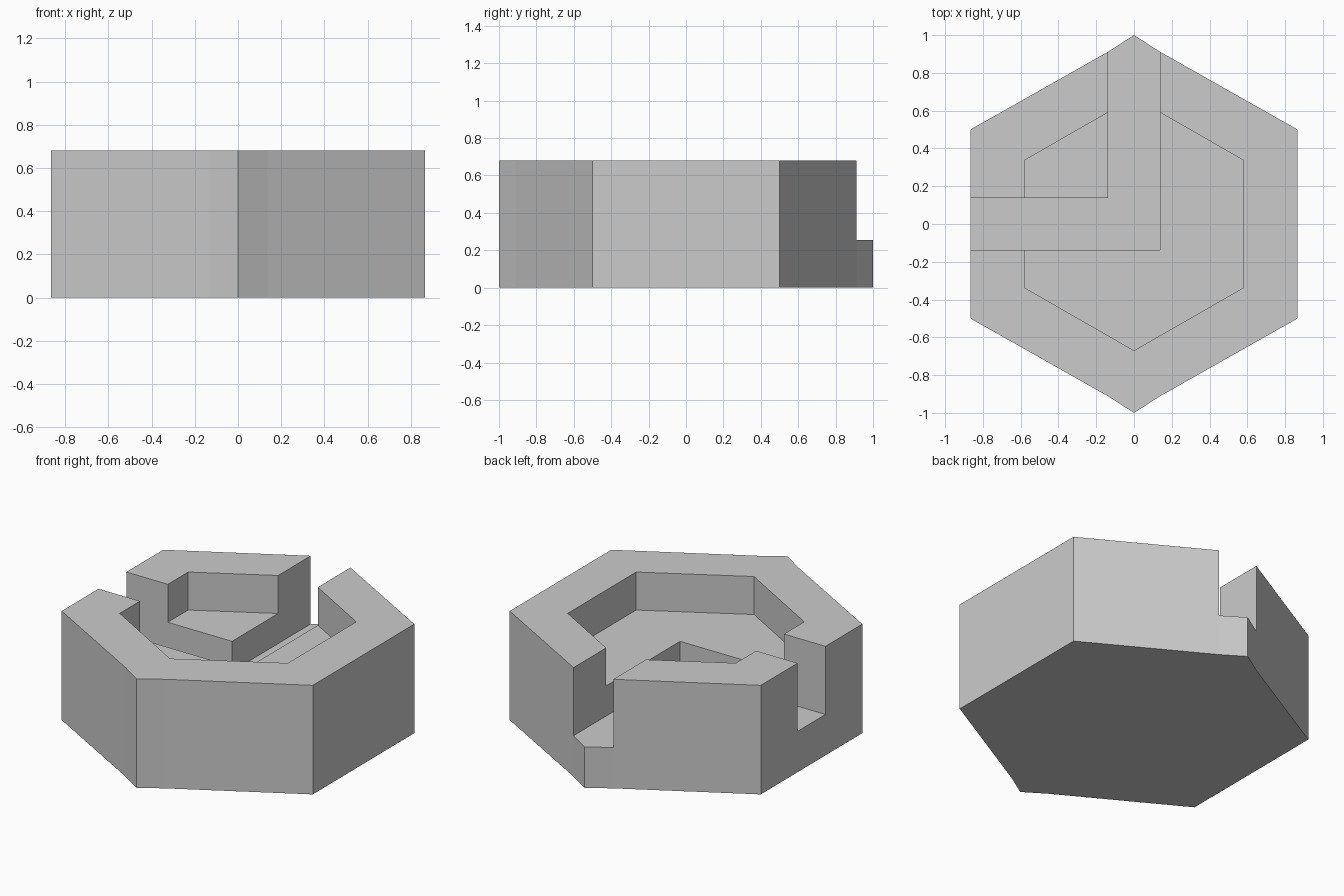
import bpy, bmesh

if "Cube" in bpy.data.objects:
    bpy.data.objects.remove(bpy.data.objects["Cube"])

H = 0.68           # overall height
POCKET_Z = 0.443   # pocket floor
CHANNEL_Z = 0.255  # channel floor
W = 0.137          # half width of channel


def prism(name, pts, z0, z1):
    """Extrude a counter-clockwise outline from z0 to z1."""
    bm = bmesh.new()
    face = bm.faces.new([bm.verts.new((x, y, z0)) for x, y in pts])
    new = bmesh.ops.extrude_face_region(bm, geom=[face])["geom"]
    bmesh.ops.translate(bm, vec=(0, 0, z1 - z0),
                        verts=[v for v in new if isinstance(v, bmesh.types.BMVert)])
    bmesh.ops.recalc_face_normals(bm, faces=bm.faces)
    mesh = bpy.data.meshes.new(name)
    bm.to_mesh(mesh)
    bm.free()
    obj = bpy.data.objects.new(name, mesh)
    bpy.context.collection.objects.link(obj)
    return obj


def hexagon(side_x, side_y, near_y, tip_y):
    """Pointed hexagon, with an extra point beside each tip."""
    right = [(0, -tip_y), (W, -near_y), (side_x, -side_y),
             (side_x, side_y), (W, near_y)]
    return right + [(-x, -y) for x, y in right]


# Outer block, and the shapes removed from it
block = prism("hex_tile", hexagon(0.866, 0.5, 0.912, 1.0), 0, H)
pocket = prism("pocket_cutter", hexagon(0.58, 0.337, 0.591, 0.67), POCKET_Z, 1)
channel = prism("channel_cutter",
                [(-2, -W), (W, -W), (W, 2), (-W, 2), (-W, W), (-2, W)],
                CHANNEL_Z, 1.2)

# Cut the pocket, then the bent channel, and discard the cutters
bpy.context.view_layer.objects.active = block
for cutter in (pocket, channel):
    cutter.hide_render = True
    mod = block.modifiers.new(cutter.name, 'BOOLEAN')
    mod.operation = 'DIFFERENCE'
    mod.solver = 'EXACT'
    mod.object = cutter
    bpy.ops.object.modifier_apply(modifier=mod.name)
    bpy.data.objects.remove(cutter)
